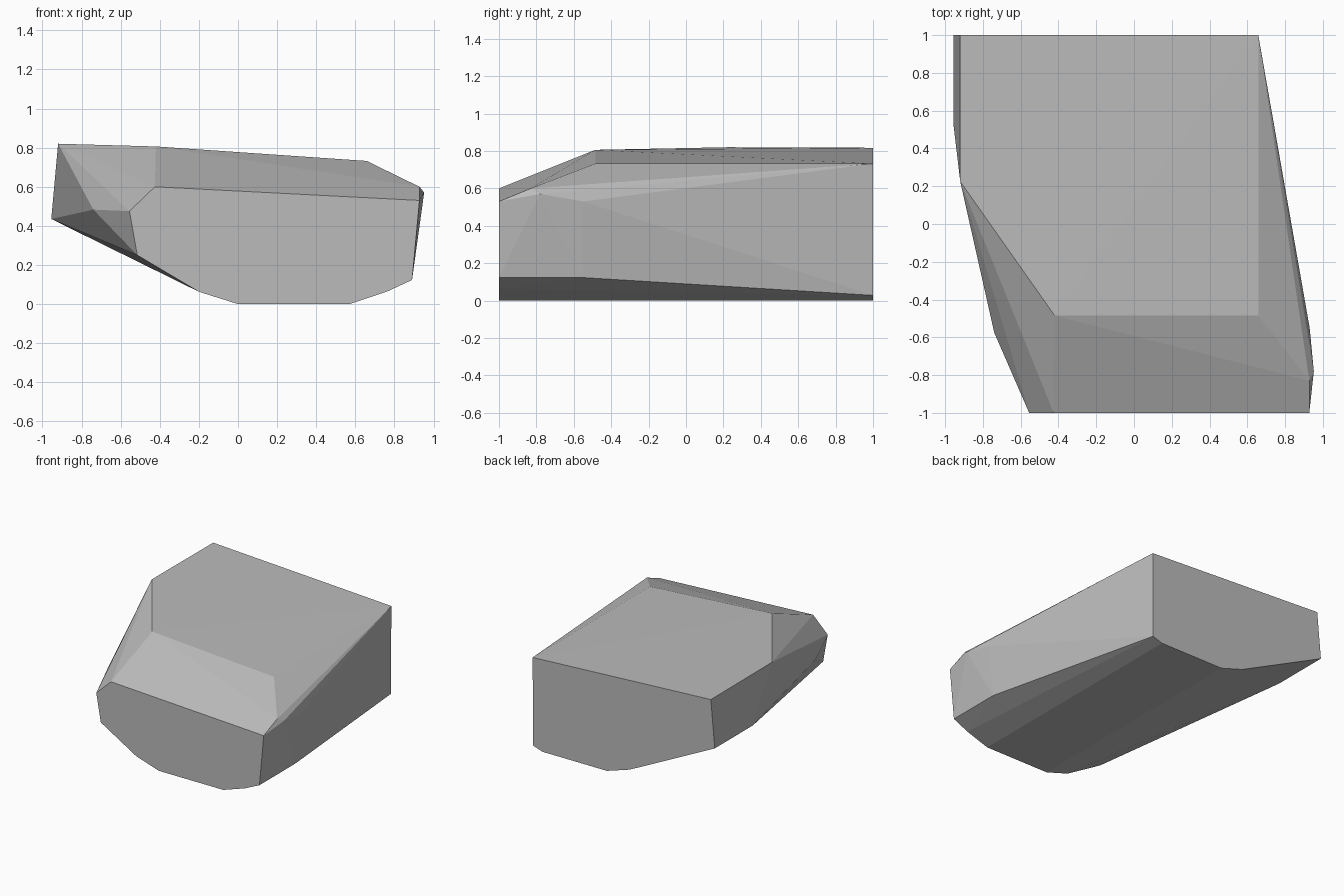
import bpy, bmesh

cube = bpy.data.objects.get("Cube")
if cube:
    bpy.data.objects.remove(cube, do_unlink=True)

# Plain stone colour
stone = bpy.data.materials.new("stone_grey")
stone.use_nodes = True
colour = (0.5, 0.5, 0.5, 1)
stone.diffuse_color = colour
stone.node_tree.nodes["Principled BSDF"].inputs["Base Color"].default_value = colour

# Flat end outlines (x, z)
front_end = [(-0.425, 0.6), (-0.555, 0.475), (-0.515, 0.25), (-0.2, 0.063),
             (0, 0), (0.57, 0), (0.76, 0.063), (0.89, 0.123), (0.928, 0.53)]
back_end = [(-0.92, 0.817), (-0.955, 0.435), (-0.2, 0.063), (0, 0),
            (0.57, 0), (0.655, 0.028), (0.658, 0.732)]
points = [(x, -1, z) for x, z in front_end] + [(x, 1, z) for x, z in back_end]

# Front rim of the sloping top
points += [(-0.92, 0.225, 0.82), (-0.42, -0.485, 0.806), (0.658, -0.485, 0.732)]
# Chipped corners on the right and left flanks
points += [(-0.955, 0.52, 0.435), (-0.74, -0.575, 0.483)]
points += [(0.928, -0.83, 0.6), (0.952, -0.78, 0.57),
           (0.93, -0.55, 0.53), (0.89, -0.55, 0.123)]

# Wrap the corners into one faceted boulder
bm = bmesh.new()
for p in points:
    bm.verts.new(p)
hull = bmesh.ops.convex_hull(bm, input=bm.verts)
spare = [v for v in bm.verts if not v.link_faces]
bmesh.ops.delete(bm, geom=spare, context='VERTS')
bmesh.ops.dissolve_limit(bm, angle_limit=0.01, verts=bm.verts, edges=bm.edges)
bmesh.ops.recalc_face_normals(bm, faces=bm.faces)
mesh = bpy.data.meshes.new("faceted_boulder")
bm.to_mesh(mesh)
bm.free()
mesh.materials.append(stone)
boulder = bpy.data.objects.new("faceted_boulder", mesh)
bpy.context.collection.objects.link(boulder)
